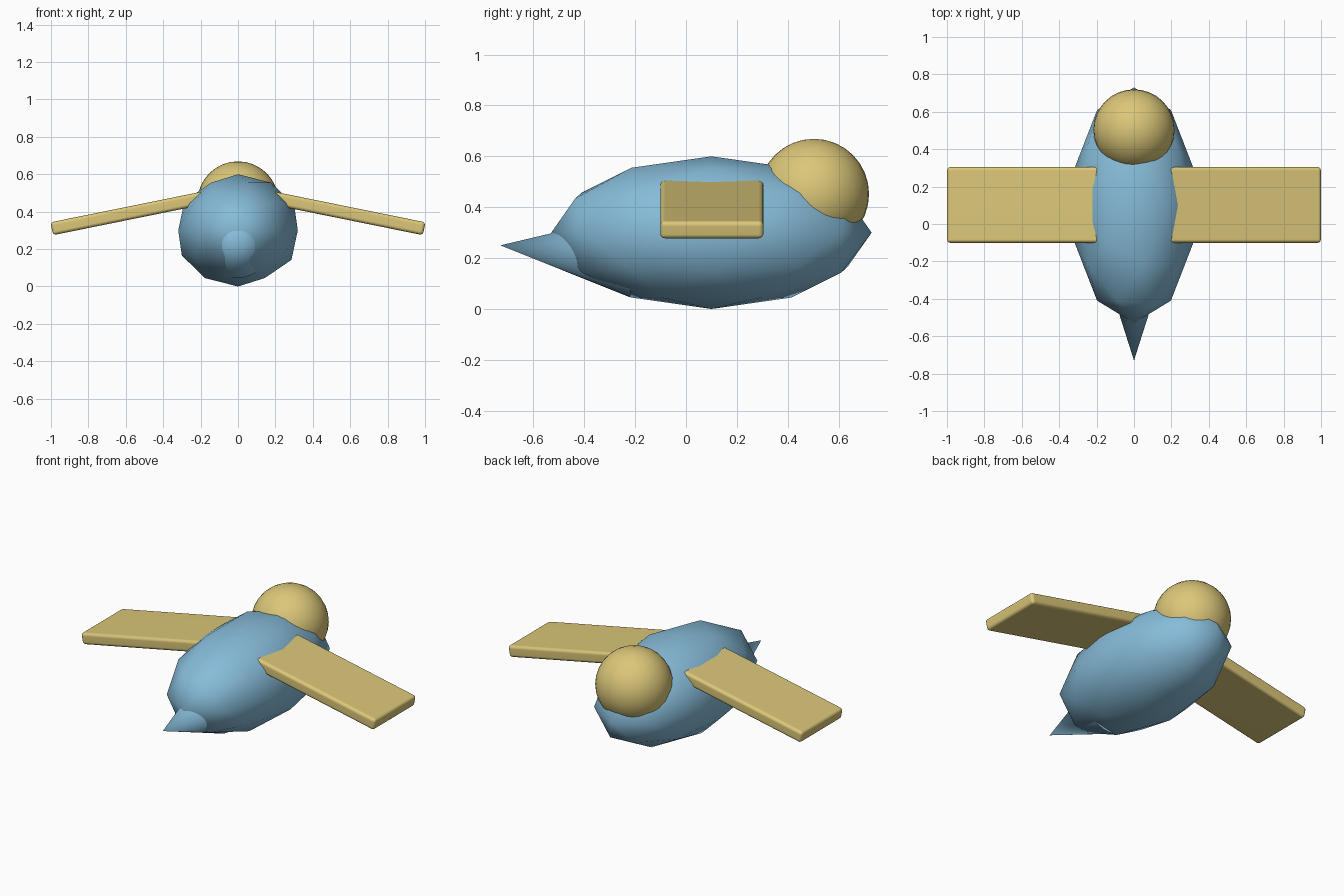
import bpy
import math

cube = bpy.data.objects.get("Cube")
if cube:
    bpy.data.objects.remove(cube, do_unlink=True)


def make_material(name, rgb):
    mat = bpy.data.materials.new(name)
    mat.use_nodes = True
    color = (*rgb, 1.0)
    mat.diffuse_color = color
    mat.node_tree.nodes["Principled BSDF"].inputs["Base Color"].default_value = color
    return mat


blue = make_material("sky blue", (0.24, 0.50, 0.69))
sand = make_material("sand yellow", (0.71, 0.57, 0.19))


def finish(name, mat, scale=None):
    """Name and colour the active object, and apply its scale."""
    obj = bpy.context.object
    obj.name = name
    obj.data.materials.append(mat)
    if scale:
        obj.scale = scale
        bpy.ops.object.transform_apply(location=False, rotation=False, scale=True)
    return obj


# Body: stretched low-poly ball
bpy.ops.mesh.primitive_ico_sphere_add(subdivisions=2, radius=1, location=(0, 0.1, 0.3))
finish("body", blue, (0.336, 0.63, 0.3))
bpy.ops.object.shade_smooth()

# Head: round ball
bpy.ops.mesh.primitive_uv_sphere_add(segments=32, ring_count=16, radius=0.217,
                                     location=(0, 0.503, 0.452))
finish("head", sand)
bpy.ops.object.shade_smooth()

# Tail: cone with its tip pointing forward and slightly up
tip_y, tip_z, depth, tilt = -0.73, 0.25, 0.524, math.radians(4.25)
bpy.ops.mesh.primitive_cone_add(
    vertices=32, radius1=0.166, depth=depth,
    location=(0, tip_y + depth / 2 * math.cos(tilt), tip_z - depth / 2 * math.sin(tilt)),
    rotation=(math.pi / 2 - tilt, 0, 0))
finish("tail", blue)
bpy.ops.object.shade_smooth_by_angle(angle=math.radians(40))

# Wings: rounded slabs drooping towards the tips
for side, name in ((1, "left_wing"), (-1, "right_wing")):
    bpy.ops.mesh.primitive_cube_add(size=1, location=(side * 0.589, 0.102, 0.391),
                                    rotation=(0, side * 0.2, 0))
    wing = finish(name, sand, (0.83, 0.405, 0.07))
    bevel = wing.modifiers.new("rounded edges", "BEVEL")
    bevel.width = 0.018
    bevel.segments = 4
    bpy.ops.object.shade_smooth_by_angle(angle=math.radians(40))
    wing.modifiers.new("flat faces", "WEIGHTED_NORMAL")
    bpy.ops.object.shade_smooth()
